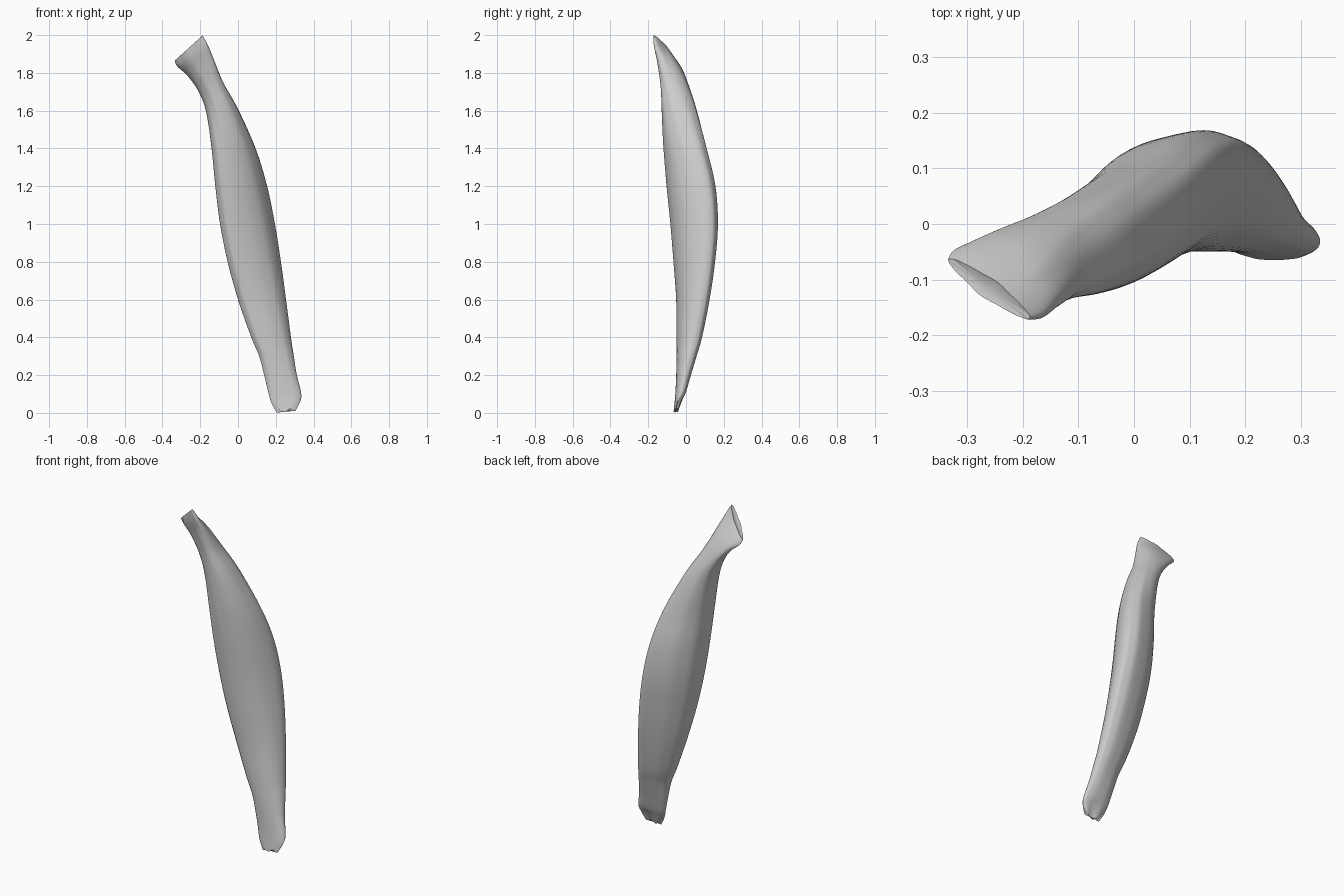
import bpy, bmesh, math

if "Cube" in bpy.data.objects:
    bpy.data.objects.remove(bpy.data.objects["Cube"])

# Sections, bottom to top: left x, left z, right x, right z, front y, back y, skew angle
SECTIONS = [
    (0.205, 0.010, 0.310, 0.020, -0.065, -0.042, 85),
    (0.175, 0.060, 0.332, 0.065, -0.060, -0.022, 85),
    (0.160, 0.110, 0.334, 0.110, -0.056, 0.000, 82),
    (0.138, 0.200, 0.312, 0.200, -0.052, 0.026, 78),
    (0.112, 0.300, 0.296, 0.300, -0.050, 0.056, 72),
    (0.070, 0.400, 0.281, 0.400, -0.050, 0.085, 68),
    (0.000, 0.600, 0.255, 0.600, -0.053, 0.125, 63),
    (-0.055, 0.800, 0.228, 0.800, -0.068, 0.154, 60),
    (-0.095, 1.000, 0.196, 1.000, -0.085, 0.169, 60),
    (-0.120, 1.200, 0.155, 1.200, -0.105, 0.156, 62),
    (-0.140, 1.400, 0.094, 1.400, -0.120, 0.110, 68),
    (-0.168, 1.590, 0.000, 1.610, -0.129, 0.058, 85),
    (-0.208, 1.700, -0.078, 1.750, -0.135, 0.020, 105),
    (-0.268, 1.785, -0.127, 1.870, -0.152, -0.012, 128),
    (-0.322, 1.835, -0.160, 1.950, -0.170, -0.040, 147),
    (-0.335, 1.865, -0.187, 1.998, -0.172, -0.062, 160),
]
SEGS, STEPS = 64, 7


def spline(a, b, c, d, t):
    return 0.5 * (2*b + (c - a)*t + (2*a - 5*b + 4*c - d)*t*t + (3*b - a - 3*c + d)*t**3)


def full(v):
    # slightly fuller than an ellipse
    return math.copysign(abs(v) ** 0.88, v)


def ring(s, k):
    xl, zl, xr, zr, y0, y1, skew = s
    pts = []
    for i in range(SEGS):
        t = 2 * math.pi * i / SEGS
        c, d = full(math.cos(t)), full(math.cos(t - math.radians(skew)))
        # shallow lengthwise fibre grooves
        g = 1 - 0.012 * (1 + math.sin(9*t + 2.5*k)) * (0.6 + 0.4 * math.sin(4*t - 3*k))
        z = (zl + zr)/2 + (zr - zl)/2 * c
        # ragged lower end
        if k < 0.05:
            z += 0.010 * math.sin(5*t + 1) * (1 - k/0.05)
        pts.append(((xl + xr)/2 + (xr - xl)/2 * c * g,
                    (y0 + y1)/2 + (y1 - y0)/2 * d * g, max(z, 0)))
    return pts


bm = bmesh.new()
rings = []
n = len(SECTIONS)
for j in range((n - 1) * STEPS + 1):
    i = min(j // STEPS, n - 2)
    t = j / STEPS - i
    q = [SECTIONS[max(0, min(n - 1, i + o))] for o in (-1, 0, 1, 2)]
    s = [spline(*v, t) for v in zip(*q)]
    rings.append([bm.verts.new(p) for p in ring(s, (s[1] + s[3]) / 4)])

for a, b in zip(rings, rings[1:]):
    for i in range(SEGS):
        m = (i + 1) % SEGS
        bm.faces.new((a[i], a[m], b[m], b[i]))


# End caps, with a shallow hollow in the upper one
def cap(r, depth):
    mid = [sum(v.co[k] for v in r) / SEGS for k in range(3)]
    c = bm.verts.new((mid[0], mid[1], max(mid[2] + depth, 0)))
    for i in range(SEGS):
        bm.faces.new((r[i], r[(i + 1) % SEGS], c))


cap(rings[0], -0.008)
cap(rings[-1], -0.01)
bmesh.ops.recalc_face_normals(bm, faces=bm.faces)

mesh = bpy.data.meshes.new("muscle_belly")
bm.to_mesh(mesh)
bm.free()
obj = bpy.data.objects.new("muscle_belly", mesh)
bpy.context.collection.objects.link(obj)
bpy.context.view_layer.objects.active = obj
obj.select_set(True)
bpy.ops.object.shade_smooth_by_angle(angle=math.radians(45))
